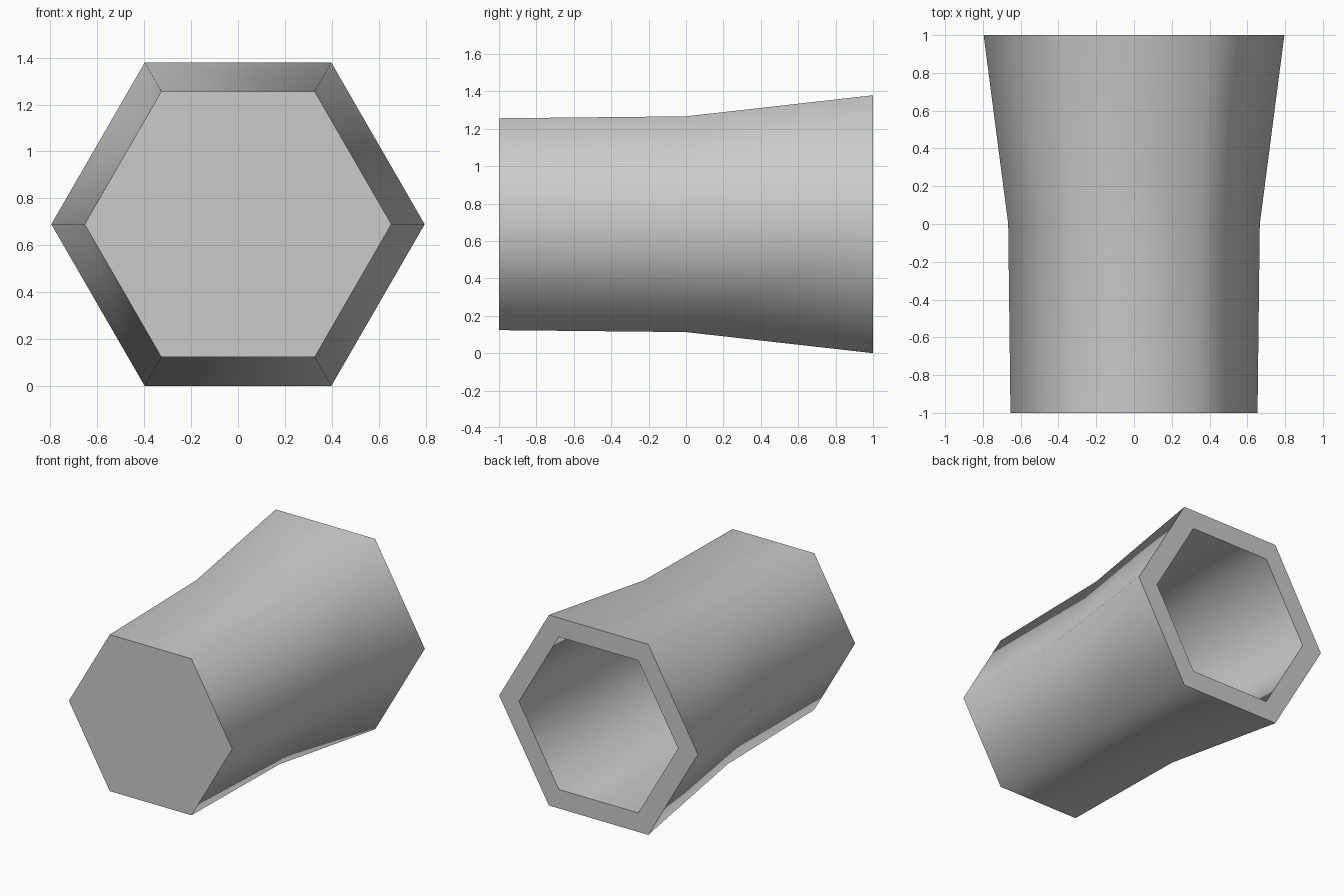
import bpy
import bmesh
from math import cos, sin, pi, radians

if "Cube" in bpy.data.objects:
    bpy.data.objects.remove(bpy.data.objects["Cube"], do_unlink=True)

SIDES = 6
BACK_RADIUS = 0.796
CENTRE_Z = BACK_RADIUS * cos(pi / SIDES)

# Plain grey material
grey = bpy.data.materials.new("plain_grey")
grey.use_nodes = True
colour = (0.6, 0.6, 0.6, 1)
grey.diffuse_color = colour
grey.node_tree.nodes["Principled BSDF"].inputs["Base Color"].default_value = colour

# Profile (radius, y): outer wall front to back, rim, then the hollow inside
profile = [(0.654, -1), (0.666, 0), (BACK_RADIUS, 1), (0.637, 1), (0.6, 0), (0.58, -0.88)]

bm = bmesh.new()


def ring(radius, y):
    angles = [2 * pi * i / SIDES for i in range(SIDES)]
    return [bm.verts.new((radius * cos(a), y, CENTRE_Z + radius * sin(a))) for a in angles]


rings = [ring(r, y) for r, y in profile]
for a, b in zip(rings, rings[1:]):
    for i in range(SIDES):
        j = (i + 1) % SIDES
        bm.faces.new((a[i], a[j], b[j], b[i]))

# Closed front end and floor of the hollow
bm.faces.new(rings[0])
bm.faces.new(rings[-1])
bmesh.ops.recalc_face_normals(bm, faces=bm.faces)

mesh = bpy.data.meshes.new("hexagonal_socket")
bm.to_mesh(mesh)
bm.free()
mesh.materials.append(grey)

socket = bpy.data.objects.new("hexagonal_socket", mesh)
bpy.context.collection.objects.link(socket)

# Smooth side walls, sharp ends and rim
bpy.ops.object.select_all(action="DESELECT")
socket.select_set(True)
bpy.context.view_layer.objects.active = socket
bpy.ops.object.shade_smooth_by_angle(angle=radians(70))
